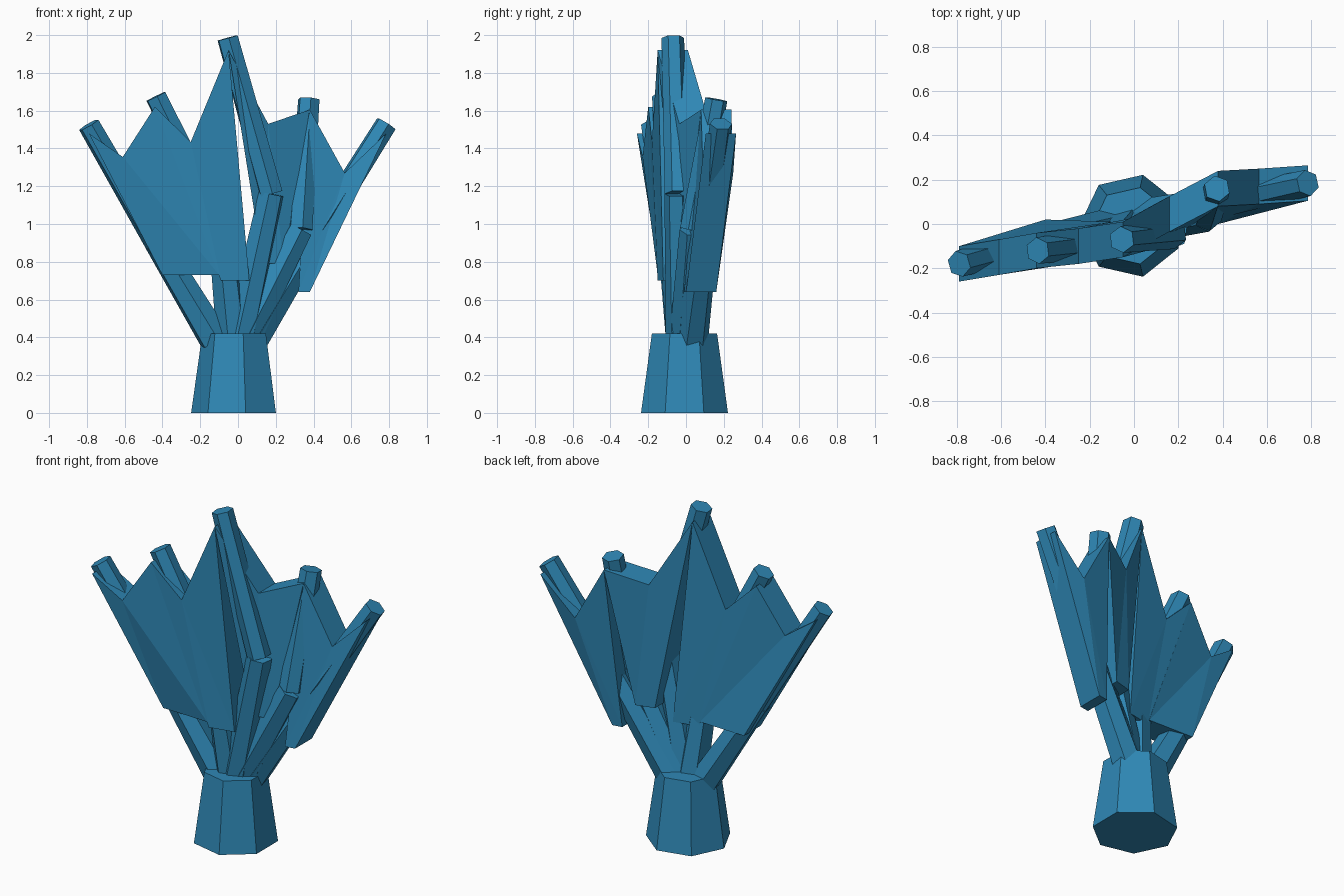
import bpy, bmesh, math
from mathutils import Vector

if "Cube" in bpy.data.objects:
    bpy.data.objects.remove(bpy.data.objects["Cube"])

blue = bpy.data.materials.new("coral blue")
blue.diffuse_color = (0.028, 0.245, 0.465, 1)
blue.use_nodes = True
blue.node_tree.nodes["Principled BSDF"].inputs["Base Color"].default_value = blue.diffuse_color


def finish(bm, name):
    bmesh.ops.recalc_face_normals(bm, faces=bm.faces)
    mesh = bpy.data.meshes.new(name)
    bm.to_mesh(mesh)
    bm.free()
    mesh.materials.append(blue)
    bpy.context.collection.objects.link(bpy.data.objects.new(name, mesh))


def tube(name, a, b, ra, rb, sides=6, turn=0.0):
    """Tapered flat-sided tube between two points."""
    a, b = Vector(a), Vector(b)
    rot = (b - a).to_track_quat('Z', 'Y')
    bm = bmesh.new()
    rings = []
    for c, r in ((a, ra), (b, rb)):
        ring = []
        for i in range(sides):
            t = turn + 2 * math.pi * i / sides
            ring.append(bm.verts.new(c + rot @ Vector((r * math.cos(t), r * math.sin(t), 0))))
        rings.append(ring)
    for i in range(sides):
        j = (i + 1) % sides
        bm.faces.new((rings[0][i], rings[0][j], rings[1][j], rings[1][i]))
    bm.faces.new(rings[0])
    bm.faces.new(rings[1])
    finish(bm, name)


def web(name, pts, half=0.08):
    """Slab between two branches, thickened along y."""
    bm = bmesh.new()
    front = [bm.verts.new((x, y - half, z)) for x, y, z in pts]
    back = [bm.verts.new((x, y + half, z)) for x, y, z in pts]
    n = len(pts)
    for i in range(n):
        j = (i + 1) % n
        bm.faces.new((front[i], front[j], back[j], back[i]))
    # fan from the dip in the top edge (last point)
    for side in (front, back):
        for i in range(n - 2):
            bm.faces.new((side[-1], side[i], side[i + 1]))
    finish(bm, name)


# Seven-sided trunk
bm = bmesh.new()
low, high = [], []
for i in range(7):
    t = math.pi + 2 * math.pi * i / 7
    for ring, r, z in ((low, 0.236, 0), (high, 0.177, 0.42)):
        ring.append(bm.verts.new((-0.012 + r * math.cos(t), -0.008 + r * math.sin(t), z)))
for i in range(7):
    j = (i + 1) % 7
    bm.faces.new((low[i], low[j], high[j], high[i]))
bm.faces.new(low)
bm.faces.new(high)
finish(bm, "trunk")

# Branches: root, elbow, tip
branches = [
    ((-0.12, -0.02, 0.385), (-0.43, -0.08, 0.90), (-0.79, -0.18, 1.525)),
    ((-0.03, -0.02, 0.40), (-0.09, -0.08, 0.98), (-0.435, -0.12, 1.675)),
    ((0.01, -0.02, 0.40), (0.175, -0.045, 1.16), (-0.055, -0.07, 1.985)),
    ((0.04, 0.0, 0.40), (0.33, 0.035, 0.97), (0.375, 0.16, 1.66)),
    ((0.07, 0.03, 0.375), (0.40, 0.10, 0.915), (0.785, 0.185, 1.53)),
]
for k, (root, elbow, tip) in enumerate(branches, 1):
    tube(f"lower_branch_{k}", root, elbow, 0.088, 0.07)
    tube(f"upper_branch_{k}", elbow, tip, 0.068, 0.06)

# Webs: bottom left, bottom right, top right, dip, top left
peaks = [(-0.79, -0.18, 1.48), (-0.44, -0.12, 1.62), (-0.05, -0.07, 1.92),
         (0.38, 0.16, 1.605), (0.785, 0.185, 1.48)]
dips = [(-0.61, -0.15, 1.355), (-0.25, -0.10, 1.435), (0.16, 0.045, 1.53), (0.565, 0.17, 1.27)]
feet = [((-0.40, -0.06, 0.73), (-0.10, -0.07, 0.73)),
        ((-0.09, -0.07, 0.70), (0.06, -0.04, 0.70)),
        ((0.13, 0.03, 0.79), (0.24, 0.06, 0.79)),
        ((0.32, 0.07, 0.64), (0.38, 0.08, 0.64))]
for k in range(4):
    web(f"web_{k + 1}", [peaks[k], feet[k][0], feet[k][1], peaks[k + 1], dips[k]])
